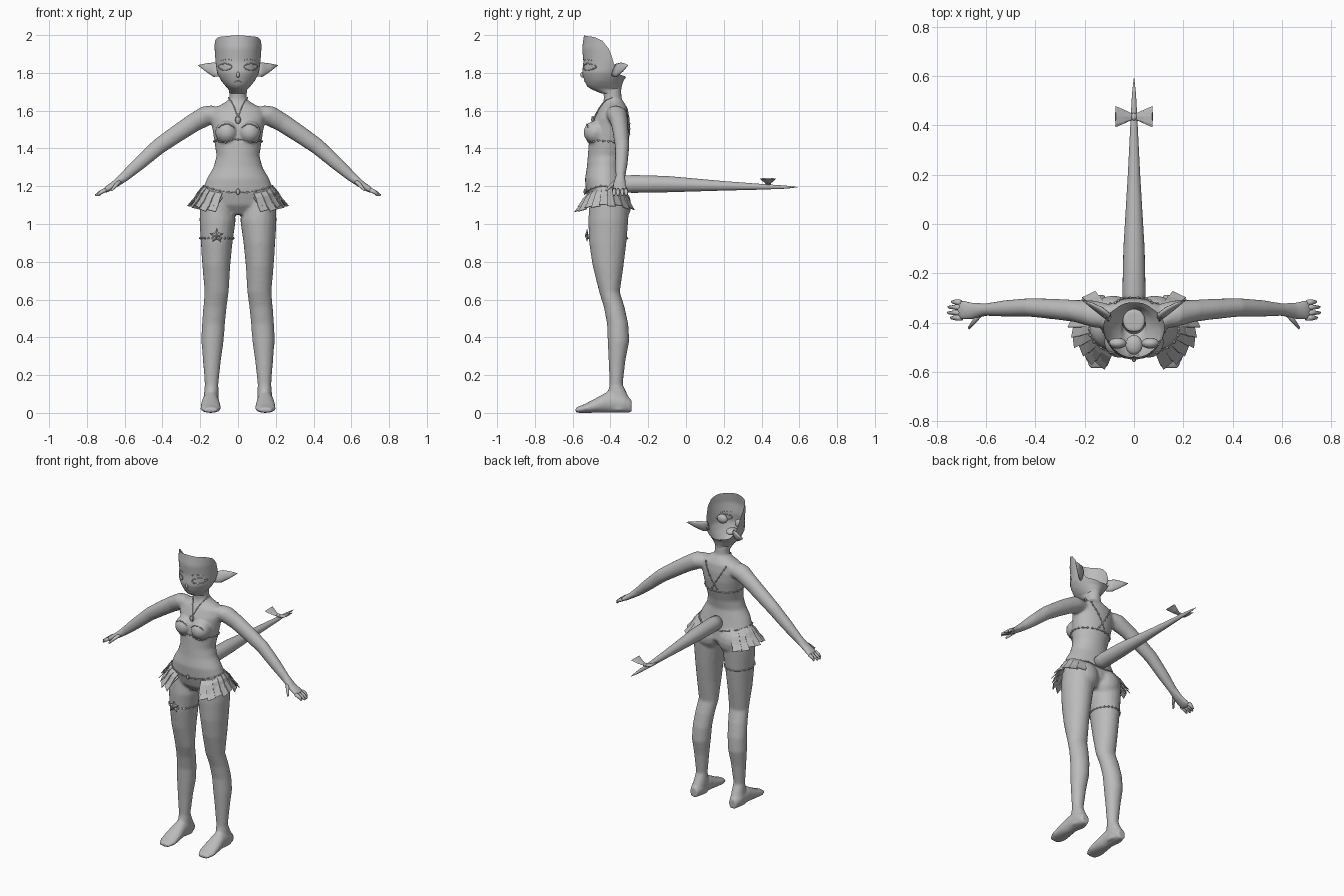
import bpy, bmesh, math
from mathutils import Vector as V

cube = bpy.data.objects.get("Cube")
if cube:
    bpy.data.objects.remove(cube)

grey = bpy.data.materials.new("plain grey")
grey.use_nodes = True
grey.diffuse_color = (0.5, 0.5, 0.5, 1)
grey.node_tree.nodes["Principled BSDF"].inputs["Base Color"].default_value = (0.5, 0.5, 0.5, 1)


def make(name, bm, smooth=True, fix=True):
    if fix:
        bmesh.ops.recalc_face_normals(bm, faces=bm.faces)
    mesh = bpy.data.meshes.new(name)
    bm.to_mesh(mesh)
    bm.free()
    mesh.materials.append(grey)
    for p in mesh.polygons:
        p.use_smooth = smooth
    ob = bpy.data.objects.new(name, mesh)
    bpy.context.collection.objects.link(ob)
    return ob


def loft(bm, rings, n=20):
    """Skin closed elliptical rings given as (centre, u, v)."""
    rows = []
    for c, u, v in rings:
        angles = [math.tau * i / n for i in range(n)]
        rows.append([bm.verts.new(c + u * math.cos(a) + v * math.sin(a)) for a in angles])
    for a, b in zip(rows, rows[1:]):
        for i in range(n):
            bm.faces.new((a[i], a[(i + 1) % n], b[(i + 1) % n], b[i]))
    bm.faces.new(rows[0])
    bm.faces.new(rows[-1])


def upright(cx, z, w, front, back):
    return V((cx, (front + back) / 2, z)), V((w, 0, 0)), V((0, (back - front) / 2, 0))


def ball(bm, centre, size, seg=16):
    new = bmesh.ops.create_uvsphere(bm, u_segments=seg, v_segments=seg // 2, radius=1)["verts"]
    for v in new:
        v.co = V(centre) + V([a * b for a, b in zip(v.co, size)])


def tube(name, points, r=0.003, closed=False):
    cu = bpy.data.curves.new(name, "CURVE")
    cu.dimensions = "3D"
    cu.bevel_depth, cu.bevel_resolution = r, 1
    sp = cu.splines.new("POLY")
    sp.points.add(len(points) - 1)
    for p, q in zip(sp.points, points):
        p.co = (*q, 1)
    sp.use_cyclic_u = closed
    cu.materials.append(grey)
    ob = bpy.data.objects.new(name, cu)
    bpy.context.collection.objects.link(ob)


# Body: overlapping lofted volumes fused into one skin
bm = bmesh.new()
TORSO = [(1.73, .046, -.44, -.345), (1.66, .047, -.435, -.34), (1.64, .075, -.44, -.325),
         (1.61, .135, -.46, -.308), (1.56, .145, -.485, -.3), (1.5, .135, -.5, -.3),
         (1.43, .124, -.515, -.31), (1.36, .114, -.52, -.33), (1.3, .13, -.525, -.34),
         (1.24, .165, -.535, -.33), (1.17, .192, -.53, -.315), (1.1, .19, -.51, -.31),
         (1.05, .1, -.47, -.35)]
loft(bm, [upright(0, *t) for t in TORSO], 32)
LEG = [(.115, 1.13, .085, -.51, -.3), (.108, 1.02, .096, -.518, -.305), (.113, .9, .084, -.513, -.315),
       (.115, .78, .074, -.495, -.33), (.113, .64, .064, -.46, -.35), (.122, .56, .062, -.435, -.325),
       (.13, .47, .061, -.418, -.305), (.135, .38, .059, -.415, -.3), (.138, .28, .048, -.41, -.32),
       (.14, .15, .036, -.405, -.335), (.142, .08, .04, -.42, -.3), (.143, .01, .043, -.42, -.295)]
FOOT = [(-.288, .028, .07), (-.33, .042, .1), (-.42, .046, .11), (-.48, .053, .077),
        (-.54, .056, .045), (-.585, .035, .028)]
ARM = [(.1, -.375, 1.585, .05, .055), (.16, -.365, 1.577, .055, .055), (.24, -.352, 1.533, .045, .05),
       (.32, -.345, 1.48, .042, .047), (.42, -.338, 1.411, .038, .043), (.52, -.342, 1.323, .034, .037),
       (.6, -.347, 1.252, .026, .028), (.65, -.352, 1.212, .034, .02), (.69, -.35, 1.186, .041, .017),
       (.715, -.35, 1.17, .037, .011)]
for s in (1, -1):
    loft(bm, [upright(s * r[0], *r[1:]) for r in LEG])
    loft(bm, [(V((s * .145, y, h / 2)), V((w, 0, 0)), V((0, 0, h / 2))) for y, w, h in FOOT])
    slope = V((s * .58, 0, .81))
    loft(bm, [(V((s * x, y, z)), slope * rz, V((0, ry, 0))) for x, y, z, ry, rz in ARM])
    ball(bm, (s * .06, -.478, 1.485), (.062, .066, .062))
    ball(bm, (s * .085, -.365, 1.1), (.09, .076, .095))
body = make("body", bm)
rm = body.modifiers.new("fuse", "REMESH")
rm.mode, rm.voxel_size, rm.use_smooth_shade = "VOXEL", .008, True
sm = body.modifiers.new("soften", "SMOOTH")
sm.factor, sm.iterations = .5, 8

# Fingers and thumbs
bm = bmesh.new()
for s in (1, -1):
    paths = [((.7, y, 1.181), (.725, y * 1.02 + .007, 1.169), (end, y * 1.04 + .014, 1.152))
             for y, end in ((-.38, .742), (-.36, .754), (-.338, .752), (-.318, .738))]
    paths.append(((.62, -.36, 1.232), (.645, -.392, 1.207), (.67, -.422, 1.178)))
    for path in paths:
        loft(bm, [(V((s * x, y, z)), V((s * .5, 0, .8)) * r, V((s * .3, .9, 0)) * r)
                  for (x, y, z), r in zip(path, (.013, .0115, .006))], 8)
make("fingers", bm)

# Head: face shell, open above and behind
HEAD = [(1.69, .046, -.445, -.345), (1.712, .048, -.5, -.343), (1.73, .066, -.525, -.34),
        (1.76, .09, -.538, -.33), (1.8, .111, -.55, -.3), (1.86, .119, -.543, -.28),
        (1.93, .124, -.55, -.27), (2.0, .127, -.54, -.27)]
RIM = [(0, 2.0), (55, 1.99), (75, 1.97), (90, 1.93), (106, 1.84), (130, 1.79), (180, 1.775)]


def sample(table, x):
    x = min(max(x, table[0][0]), table[-1][0])
    for a, b in zip(table, table[1:]):
        if x <= b[0]:
            t = (x - a[0]) / (b[0] - a[0])
            return [p + (q - p) * t for p, q in zip(a[1:], b[1:])]


def face(x, z, out=0):
    w, f, b = sample(HEAD, z)
    return V((x, (f + b) / 2 - (b - f) / 2 * math.sqrt(max(0, 1 - (x / w) ** 2)) - out, z))


bm = bmesh.new()
n, rows, grid = 48, 24, []
for i in range(n):
    a = math.tau * i / n
    top = sample(RIM, abs(math.degrees(a if a <= math.pi else a - math.tau)))[0]
    col = []
    for j in range(rows + 1):
        z = 1.69 + (top - 1.69) * j / rows
        w, f, b = sample(HEAD, z)
        col.append(bm.verts.new((w * math.sin(a), (f + b) / 2 - (b - f) / 2 * math.cos(a), z)))
    grid.append(col)
for i in range(n):
    for j in range(rows):
        c, d = grid[i], grid[(i + 1) % n]
        bm.faces.new((c[j], d[j], d[j + 1], c[j + 1]))
make("head_shell", bm, fix=False)

# Nose, ears, eyes and mouth
bm = bmesh.new()
ball(bm, (0, -.548, 1.79), (.009, .012, .016))
ball(bm, (0, -.49, 1.765), (.035, .04, .02))
for s in (1, -1):
    ball(bm, (s * .066, -.483, 1.835), (.036, .022, .03))
    loft(bm, [(V((s * x, y, z)), V((0, .3 * r, r)), V((s * .006, -.012, 0)) * q)
              for x, y, z, r, q in ((.098, -.38, 1.815, .034, 1), (.13, -.355, 1.817, .038, 1),
                                    (.17, -.33, 1.828, .022, .7), (.21, -.308, 1.84, .002, .1))], 12)
    lids = [(s * (.069 + .035 * math.cos(t)), 1.832 + .017 * math.sin(t))
            for t in [math.tau * k / 20 for k in range(20)]]
    tube("eye_outline", [face(x, z, .001) for x, z in lids], .003, True)
    tube("brow", [face(s * (.035 + .014 * k), 1.868 + .004 * math.sin(k), .001) for k in range(5)], .002)
tube("mouth_line", [face(.005 * k, 1.758 - .0007 * k * k, .001) for k in range(-4, 5)], .002)
make("face_features", bm)

# Tail with bow
bm = bmesh.new()
TAIL = [(-.36, .042, 1.21), (-.28, .047, 1.212), (-.1, .043, 1.211), (0, .037, 1.208),
        (.2, .025, 1.202), (.4, .015, 1.197), (.53, .008, 1.195), (.59, .001, 1.195)]
loft(bm, [(V((0, y, z)), V((r, 0, 0)), V((0, 0, r))) for y, r, z in TAIL], 24)
make("tail", bm)
bm = bmesh.new()
ball(bm, (0, .435, 1.215), (.014, .016, .012), 12)
for s in (1, -1):
    loft(bm, [(V((s * x, .435, z)), V((0, w, 0)), V((-s * .3, 0, .9)) * t)
              for x, z, w, t in ((.005, 1.215, .012, .006), (.04, 1.225, .028, .008),
                                 (.075, 1.24, .043, .004))], 8)
make("tail_bow", bm, False)

# Pleated hip ruffles in two tiers
bm = bmesh.new()
for s in (1, -1):
    for tier in range(2):
        count = 9
        for k in range(count):
            cols = []
            for e in range(2):
                t = (k + e * 1.12) / count
                a = math.radians(27 + 112 * t)
                top = 1.155 + .05 * math.sin(a) ** 2 - .025 * tier
                swing = (1, .94)[e] + .03 * (k % 2) - .1 * (1 - tier)
                col = []
                for f in (0, .5, 1):
                    rx = .182 + (.262 * swing - .182) * f
                    ry = .112 + (.198 * swing - .112) * f
                    z = top - (.035 * f + .04 * f * f) - .008 * f * (k % 2)
                    col.append(bm.verts.new((s * rx * math.sin(a), -.415 - ry * math.cos(a), z)))
                cols.append(col)
            for j in range(2):
                bm.faces.new((cols[0][j], cols[1][j], cols[1][j + 1], cols[0][j + 1]))
make("hip_ruffles", bm, False).modifiers.new("cloth", "SOLIDIFY").thickness = .004

# Chains and trims laid on the skin
bpy.context.view_layer.update()
skin = body.evaluated_get(bpy.context.evaluated_depsgraph_get())


def snap(p, off=.003):
    hit, loc, normal, _ = skin.closest_point_on_mesh(V(p))
    return loc + normal * off if hit else V(p)


def chain(name, points, closed=False, step=2):
    pts = [snap(p) for p in points]
    tube(name + "_cord", pts, .0025, closed)
    beads = bmesh.new()
    for p in pts[::step]:
        ball(beads, p, (.006, .006, .006), 8)
    make(name + "_beads", beads)


def around(cx, cy, rx, ry, height, n=48):
    return [(cx + rx * math.sin(a), cy - ry * math.cos(a), height(a))
            for a in [math.tau * i / n for i in range(n)]]


def line(a, b, n=12):
    return [V(a).lerp(V(b), i / n) for i in range(n + 1)]


chain("chest_band", around(0, -.41, .13, .11, lambda a: 1.437 + .01 * math.cos(a)), True)
chain("hip_chain", around(0, -.425, .19, .11, lambda a: 1.165 + .04 * math.sin(a) ** 2), True)
chain("thigh_garter", around(-.113, -.415, .085, .1, lambda a: .925), True)
tube("neck_cord", [snap(p) for s in (1, -1)
                   for p in line((s * .045, -.39, 1.67), (0, -.52, 1.58))[::s]], .003)
for s in (1, -1):
    chain("back_strap", line((s * .09, -.29, 1.62), (-s * .02, -.29, 1.445)))
    cup = [(s * (.01 + .012 * k), -.53, 1.512 + .02 * math.sin(k * .35) + .005 * (k % 2)) for k in range(10)]
    tube("cup_trim", [snap(p) for p in cup], .003)

# Star on the garter, and small pendants
bm = bmesh.new()
mid = snap((-.113, -.53, .937), .01)
rim = []
for i in range(10):
    a, r = math.tau * i / 10, (.04, .018)[i % 2]
    rim.append(bm.verts.new(mid + V((r * math.sin(a), 0, r * math.cos(a)))))
for depth in (-.012, .008):
    hub = bm.verts.new(mid + V((0, depth, 0)))
    for i in range(10):
        bm.faces.new((hub, rim[i], rim[(i + 1) % 10]))
make("garter_star", bm, False)
bm = bmesh.new()
for z, r in ((1.565, .016), (1.17, .012)):
    ball(bm, snap((0, -.54, z), .006), (r, r * .6, r * 1.4), 8)
make("pendants", bm, False)
